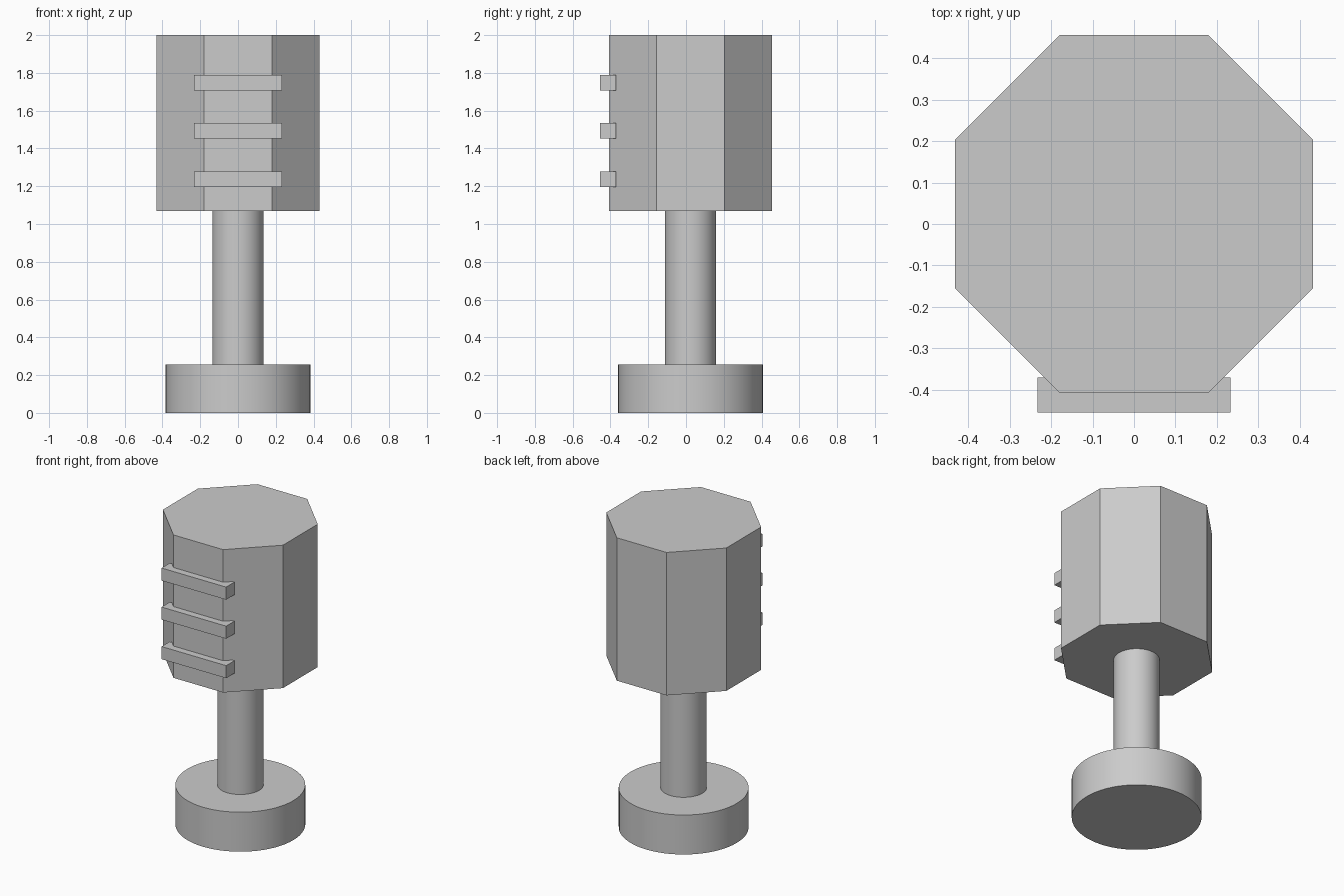
import bpy
import math

cube = bpy.data.objects.get("Cube")
if cube:
    bpy.data.objects.remove(cube, do_unlink=True)

GREY = (0.6, 0.6, 0.6, 1.0)
grey = bpy.data.materials.new("plain grey")
grey.use_nodes = True
grey.diffuse_color = GREY
grey.node_tree.nodes["Principled BSDF"].inputs["Base Color"].default_value = GREY

AXIS_Y = 0.024  # the column sits slightly behind the centre


def column(name, radius, bottom, top, sides, turn=0.0, smooth=False):
    """Upright prism or cylinder between two heights."""
    bpy.ops.mesh.primitive_cylinder_add(
        vertices=sides, radius=radius, depth=top - bottom,
        location=(0, AXIS_Y, (bottom + top) / 2), rotation=(0, 0, turn))
    obj = bpy.context.object
    obj.name = name
    obj.data.materials.append(grey)
    if smooth:
        bpy.ops.object.shade_smooth_by_angle(angle=math.radians(30))
    return obj


def bar(name, height):
    """Horizontal rib set into the front face."""
    bpy.ops.mesh.primitive_cube_add(size=1, location=(0, -0.412, height))
    obj = bpy.context.object
    obj.name = name
    obj.scale = (0.465, 0.084, 0.082)
    bpy.ops.object.transform_apply(location=False, rotation=False, scale=True)
    obj.data.materials.append(grey)


# Round foot and post
column("base", 0.383, 0, 0.257, 64, smooth=True)
column("post", 0.136, 0.257, 1.07, 64, smooth=True)

# Octagonal head with a flat face to the front
apothem = 0.432
column("head", apothem / math.cos(math.pi / 8), 1.07, 2.0, 8, turn=math.pi / 8)

# Three front ribs
for label, height in (("lower", 1.236), ("middle", 1.493), ("upper", 1.747)):
    bar(label + "_front_bar", height)
